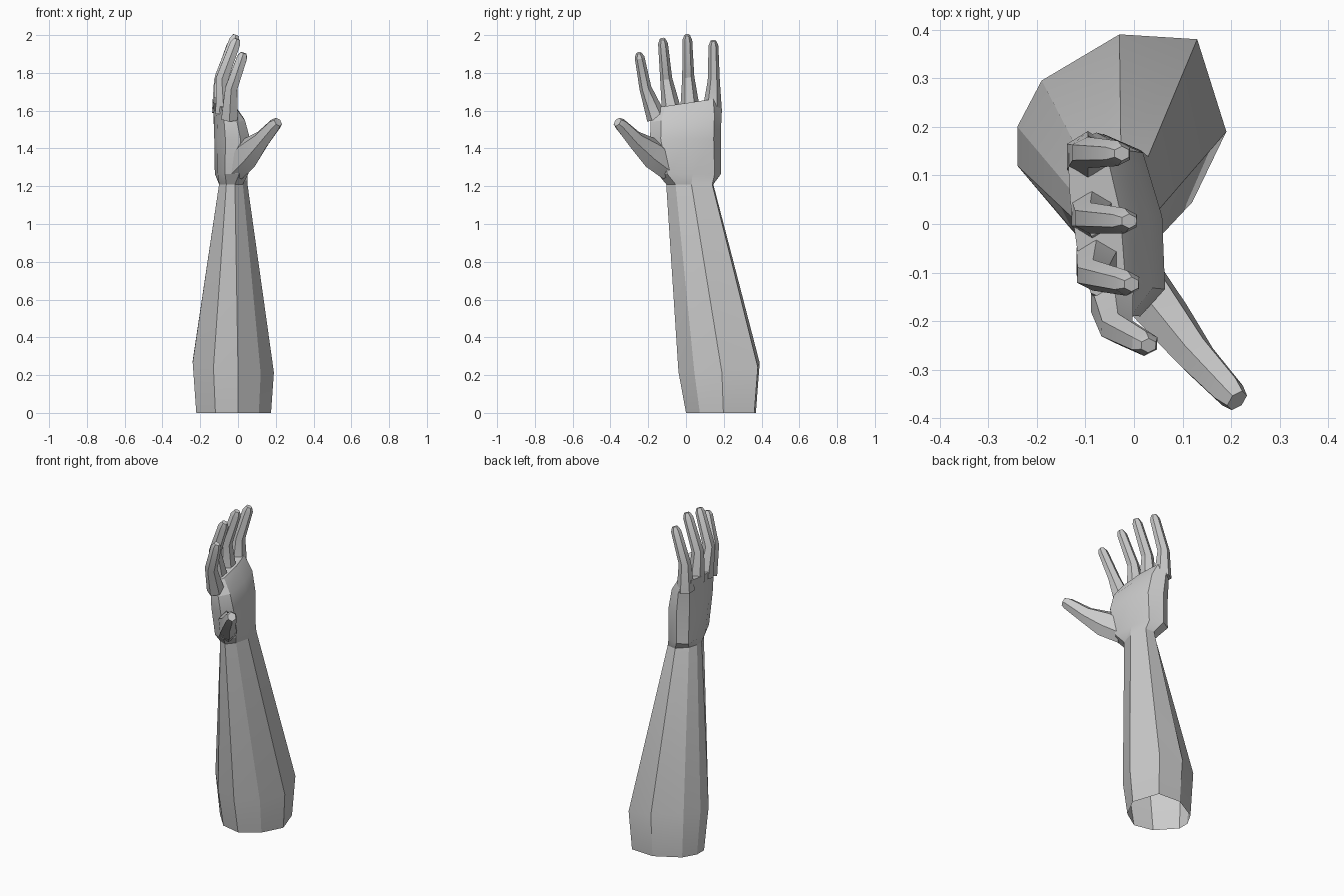
import bpy, bmesh, math
from mathutils import Vector

if "Cube" in bpy.data.objects:
    bpy.data.objects.remove(bpy.data.objects["Cube"])


def loft(name, rings, cap_start=False):
    """Skin a list of equal-length point rings, capping the far end."""
    bm = bmesh.new()
    vr = [[bm.verts.new(p) for p in r] for r in rings]
    n = len(vr[0])
    for a, b in zip(vr, vr[1:]):
        for i in range(n):
            j = (i + 1) % n
            bm.faces.new((a[i], a[j], b[j], b[i]))
    bm.faces.new(vr[-1])
    if cap_start:
        bm.faces.new(vr[0][::-1])
    bmesh.ops.recalc_face_normals(bm, faces=bm.faces)
    me = bpy.data.meshes.new(name)
    bm.to_mesh(me)
    bm.free()
    ob = bpy.data.objects.new(name, me)
    bpy.context.collection.objects.link(ob)
    bpy.context.view_layer.objects.active = ob
    ob.select_set(True)
    bpy.ops.object.shade_smooth_by_angle(angle=math.radians(22))
    ob.select_set(False)
    return ob


def digit(name, stations, side, sides=6):
    """Tapered tube through (centre, half width, half thickness) stations."""
    cs = [Vector(s[0]) for s in stations]
    rings = []
    for k, (c, w, t) in enumerate(stations):
        axis = (cs[min(k + 1, len(cs) - 1)] - cs[max(k - 1, 0)]).normalized()
        n = axis.cross(Vector(side)).normalized()
        s = n.cross(axis).normalized()
        rings.append([cs[k] + s * w * math.cos(a) + n * t * math.sin(a)
                      for a in (math.tau * i / sides for i in range(sides))])
    return loft(name, rings, True)


# forearm outline at its widest, near the elbow
ELBOW = [(.19, .19), (.13, .38), (-.03, .39), (-.19, .295), (-.24, .2),
         (-.24, .12), (-.13, -.01), (0, -.04), (.12, .045)]
# unit outline of the palm, same point order
PALM = [(1, .1), (.75, .8), (-.1, 1), (-.85, .8), (-1, .25),
        (-.97, -.35), (-.65, -.88), (.2, -1), (.85, -.7)]


def palm_ring(z, cx, cy, rx, ry, tilt=0):
    pts = []
    for u, v in PALM:
        y = cy + ry * v
        pts.append((cx + rx * u - .13 * y, y, z + tilt * y))
    return pts


# forearm and palm, open at the elbow end
loft("forearm_and_palm", [
    [(x * .92, (y - .175) * .86 + .185, 0) for x, y in ELBOW],
    [(x, y, .24 - .14 * x + .1 * (y - .18)) for x, y in ELBOW],
    [((x + .025) * .35 - .025, (y - .175) * .58 + .02, 1.21) for x, y in ELBOW],
    palm_ring(1.265, -.03, .018, .085, .167),
    palm_ring(1.45, -.03, -.003, .09, .187),
    palm_ring(1.56, -.045, .0, .077, .188, .1),
    palm_ring(1.64, -.075, .008, .05, .17, .15),
])

# fingers: base, middle joint and tip centres
FINGERS = {
    "index_finger": ((-.045, -.155, 1.56), (-.035, -.215, 1.72), (.03, -.25, 1.905)),
    "middle_finger": ((-.075, -.075, 1.59), (-.085, -.105, 1.77), (-.005, -.124, 1.98)),
    "ring_finger": ((-.085, .022, 1.6), (-.09, .012, 1.78), (-.01, .006, 2.0)),
    "little_finger": ((-.095, .138, 1.59), (-.095, .147, 1.76), (-.025, .145, 1.97)),
}
for name, (base, mid, tip) in FINGERS.items():
    b, m, t = Vector(base), Vector(mid), Vector(tip)
    digit(name, [(b, .053, .05), (m, .032, .037),
                 (t + (m - t) * .12, .026, .031), (t, .015, .018)], (0, 1, 0))

# thumb, splayed outward from the heel of the palm
digit("thumb", [((-.01, -.09, 1.3), .075, .06), ((.055, -.18, 1.375), .085, .055),
                ((.125, -.27, 1.445), .052, .042), ((.195, -.345, 1.525), .037, .034),
                ((.212, -.363, 1.54), .026, .025)], (-.3, .3, .6))
